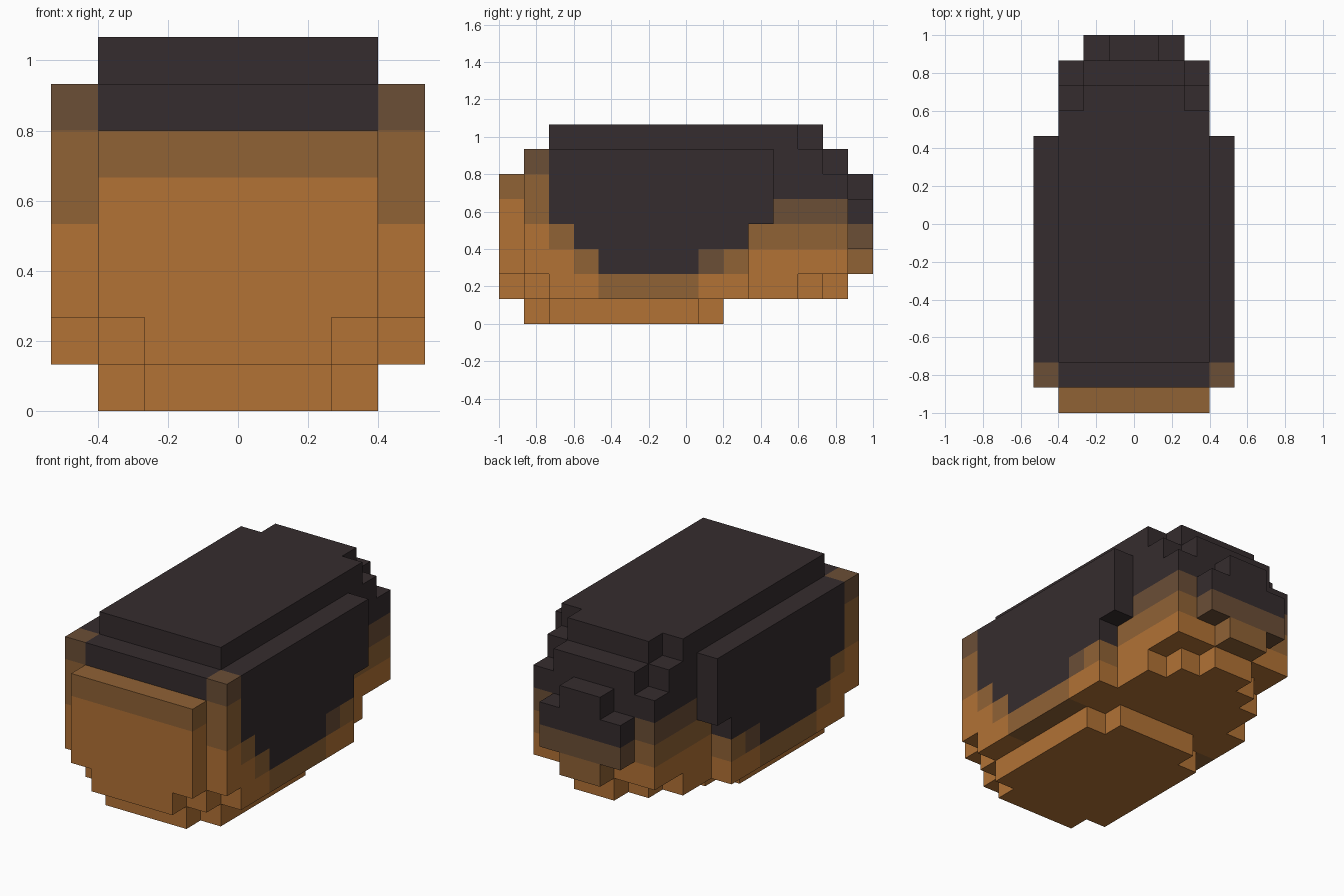
import bpy, bmesh
from mathutils import Vector

if "Cube" in bpy.data.objects:
    bpy.data.objects.remove(bpy.data.objects["Cube"], do_unlink=True)

U = 2 / 15  # edge of one block


def linear(v):
    v /= 255
    return v / 12.92 if v <= 0.04045 else ((v + 0.055) / 1.055) ** 2.4


def material(name, rgb):
    m = bpy.data.materials.new(name)
    col = (*[linear(c) for c in rgb], 1)
    m.use_nodes = True
    m.diffuse_color = col
    bsdf = m.node_tree.nodes["Principled BSDF"]
    bsdf.inputs["Base Color"].default_value = col
    bsdf.inputs["Roughness"].default_value = 0.9
    return m


MATS = [material("orange", (178, 114, 53)), material("mid brown", (144, 98, 53)),
        material("dark brown", (107, 78, 54)), material("near black", (53, 44, 46))]

# Each part is a union of mirrored blocks: (half width, first row, last row, bottom, top)
PARTS = {
    "belly_base": [(2, 1, 8, 0, 0), (3, 2, 7, 0, 0)],
    "front_plate": [(2, 0, 0, 1, 1), (3, 0, 0, 2, 5)],
    "body_core": [(3, 1, 11, 1, 6), (2, 12, 12, 1, 1), (1, 13, 13, 1, 1),
                  (3, 12, 13, 2, 5), (3, 12, 12, 6, 6), (2, 13, 13, 6, 6)],
    "roof_slab": [(3, 2, 11, 7, 7), (2, 12, 12, 7, 7)],
    "rear_block": [(1, 14, 14, 2, 2), (2, 14, 14, 3, 4), (1, 14, 14, 5, 5)],
    "side_panels": [(4, 2, 9, 1, 1), (4, 1, 9, 2, 3), (4, 1, 10, 4, 6)],
}

# Heights where orange, mid brown and dark brown end, per row from front to back
BANDS = ([(5, 6, 6), (4, 6, 7), (3, 4, 4), (2, 3, 3)] + [(1, 2, 2)] * 4
         + [(2, 2, 3), (2, 3, 3), (3, 4, 4)] + [(3, 4, 5)] * 3 + [(2, 3, 4)])


def colour(i, j, k):
    if j == 1 and k == 6 and 0 < i < 7:  # dark strip between the front corners
        return 3
    return sum(k >= limit for limit in BANDS[j])


# Give every cell to the first part that claims it
owner = {}
for part, blocks in PARTS.items():
    for hw, j0, j1, k0, k1 in blocks:
        for i in range(4 - hw, 4 + hw):
            for j in range(j0, j1 + 1):
                for k in range(k0, k1 + 1):
                    owner.setdefault((i, j, k), part)


def build(part):
    """Make the outer faces of one part and merge flat areas of one colour."""
    bm = bmesh.new()
    for cell, name in owner.items():
        if name != part:
            continue
        mid = Vector(cell) + Vector((0.5, 0.5, 0.5))
        for axis in range(3):
            for sign in (-1, 1):
                n = Vector((0, 0, 0))
                n[axis] = sign
                if tuple(int(c + d) for c, d in zip(cell, n)) in owner:
                    continue
                a = Vector((0, 0, 0))
                a[(axis + 1) % 3] = 0.5
                b = n.cross(a)
                centre = mid + n * 0.5
                corners = [centre + a + b, centre - a + b, centre - a - b, centre + a - b]
                face = bm.faces.new([bm.verts.new(((c.x - 4) * U, c.y * U - 1, c.z * U))
                                     for c in corners])
                face.material_index = colour(*cell)
    bmesh.ops.remove_doubles(bm, verts=bm.verts, dist=0.001)
    bmesh.ops.dissolve_limit(bm, angle_limit=0.01, verts=bm.verts, edges=bm.edges,
                             delimit={'MATERIAL'})
    mesh = bpy.data.meshes.new(part)
    bm.to_mesh(mesh)
    bm.free()
    for m in MATS:
        mesh.materials.append(m)
    bpy.context.collection.objects.link(bpy.data.objects.new(part, mesh))


for part in PARTS:
    build(part)
